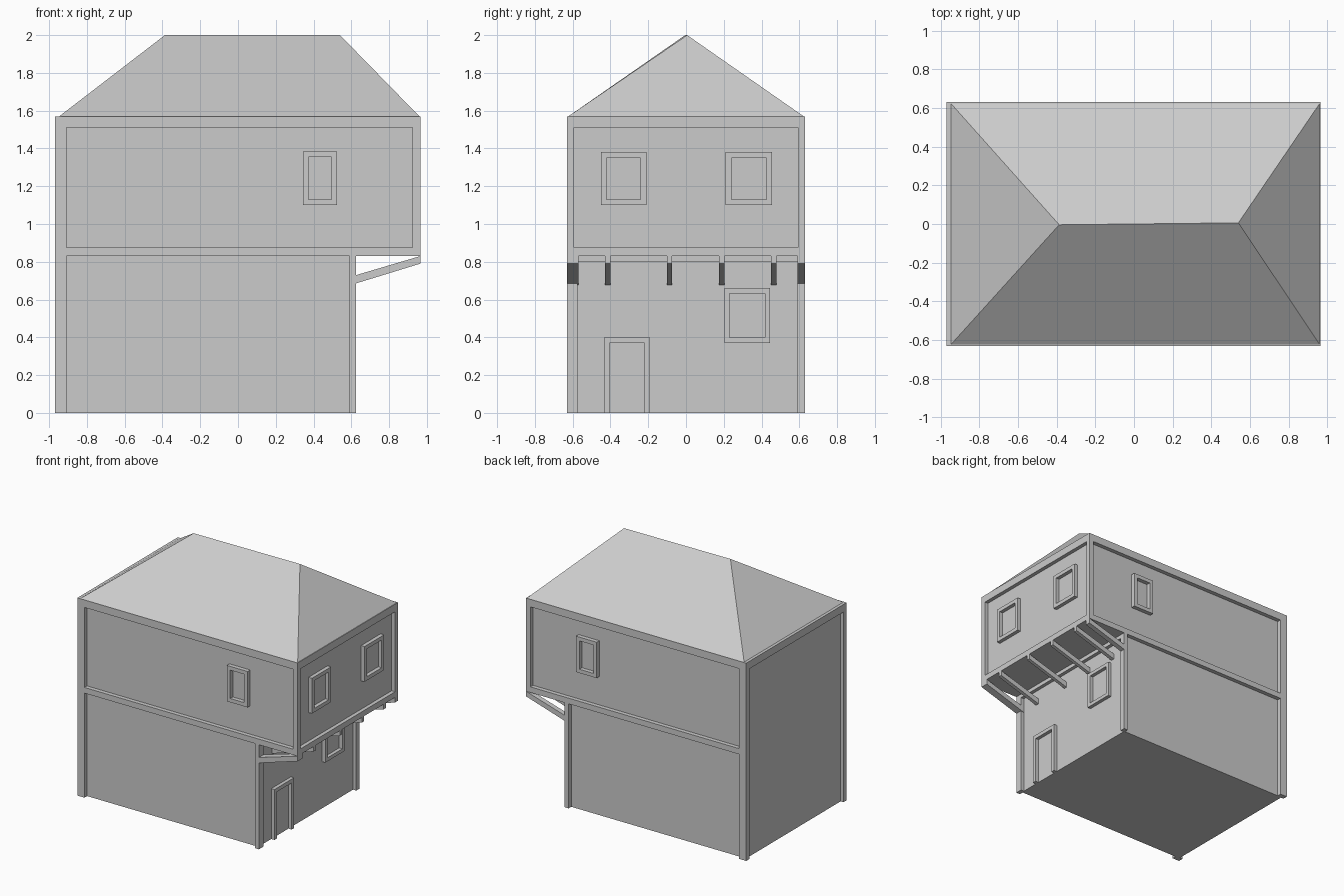
import bpy

if "Cube" in bpy.data.objects:
    bpy.data.objects.remove(bpy.data.objects["Cube"])

Y = 0.63          # outer half depth of the timber frame
W = 0.597         # half depth of the recessed walls
XL, XR, XG = -0.97, 0.965, 0.625   # left end, upper right end, ground floor right end


def mesh(name, verts, faces):
    me = bpy.data.meshes.new(name)
    me.from_pydata(verts, [], faces)
    ob = bpy.data.objects.new(name, me)
    bpy.context.collection.objects.link(ob)
    return ob


def prism(name, profile, y0, y1):
    """Extrude an x-z profile (counter-clockwise seen from the front) along y."""
    n = len(profile)
    verts = [(x, y, z) for y in (y0, y1) for x, z in profile]
    faces = [list(range(n)), list(range(2 * n - 1, n - 1, -1))]
    faces += [[i, i + n, (i + 1) % n + n, (i + 1) % n] for i in range(n)]
    return mesh(name, verts, faces)


def box(name, x0, x1, y0, y1, z0, z1):
    return prism(name, [(x0, z0), (x1, z0), (x1, z1), (x0, z1)], y0, y1)


def surround(name, axis, d0, d1, a0, a1, z0, z1, t, sill=True):
    """Raised frame around an opening on a wall facing x or y."""
    bars = [(a0, a0 + t, z0, z1), (a1 - t, a1, z0, z1), (a0 + t, a1 - t, z1 - t, z1)]
    if sill:
        bars.append((a0 + t, a1 - t, z0, z0 + t))
    for p, q, r, s in bars:
        if axis == 'x':
            box(name, d0, d1, p, q, r, s)
        else:
            box(name, p, q, d0, d1, r, s)


# recessed wall bodies
box("ground_floor_walls", -0.945, 0.597, -W, W, 0, 0.83)
box("upper_floor_walls", -0.945, 0.935, -W, W, 0.83, 1.565)

# timber frame, front and back
for s in (-1, 1):
    def side(name, x0, x1, z0, z1, inner):
        y0, y1 = sorted((s * inner, s * Y))
        box(name, x0, x1, y0, y1, z0, z1)
    side("left_corner_post", XL, -0.908, 0, 1.57, 0.59)
    side("ground_right_post", 0.59, XG, 0, 0.83, 0.575 if s < 0 else 0.59)
    side("upper_right_post", 0.925, XR, 0.875, 1.51, 0.593)
    side("floor_beam", -0.908, XR, 0.83, 0.875, 0.58)
    side("eaves_beam", -0.908, XR, 1.51, 1.57, 0.58)
    # single upper window
    d0, d1 = sorted((s * 0.58, s * Y))
    surround("side_window_frame", 'y', d0, d1, 0.343, 0.525, 1.1, 1.385, 0.03)

# timber frame, left and right ends
box("left_eaves_beam", XL, -0.93, -0.59, 0.59, 1.51, 1.57)
box("right_eaves_beam", 0.92, XR, -0.58, 0.58, 1.51, 1.57)
box("right_floor_beam", 0.92, XR, -0.58, 0.58, 0.83, 0.875)
box("ground_wall_plate", 0.58, XG, -0.575, 0.59, 0.8, 0.83)

# windows and door on the right end
surround("upper_window_frame", 'x', 0.92, XR, -0.45, -0.21, 1.1, 1.38, 0.03)
surround("upper_window_frame", 'x', 0.92, XR, 0.21, 0.455, 1.1, 1.38, 0.03)
surround("ground_window_frame", 'x', 0.58, XG, 0.203, 0.445, 0.37, 0.66, 0.028)
surround("door_frame", 'x', 0.58, XG, -0.435, -0.19, 0, 0.4, 0.03, sill=False)

# slanted struts carrying the overhang
for y0, y1 in [(-0.63, -0.57), (-0.43, -0.4), (-0.1, -0.073),
               (0.175, 0.203), (0.45, 0.48), (0.59, 0.63)]:
    prism("overhang_strut", [(0.6, 0.678), (XR, 0.79), (XR, 0.83), (0.6, 0.722)], y0, y1)

# hipped roof
mesh("hip_roof",
     [(-0.953, -Y, 1.565), (XR, -Y, 1.565), (XR, Y, 1.565), (-0.953, Y, 1.565),
      (-0.387, -0.004, 2), (0.54, 0.006, 2)],
     [(3, 2, 1, 0), (0, 1, 5, 4), (1, 2, 5), (2, 3, 4, 5), (3, 0, 4)])
